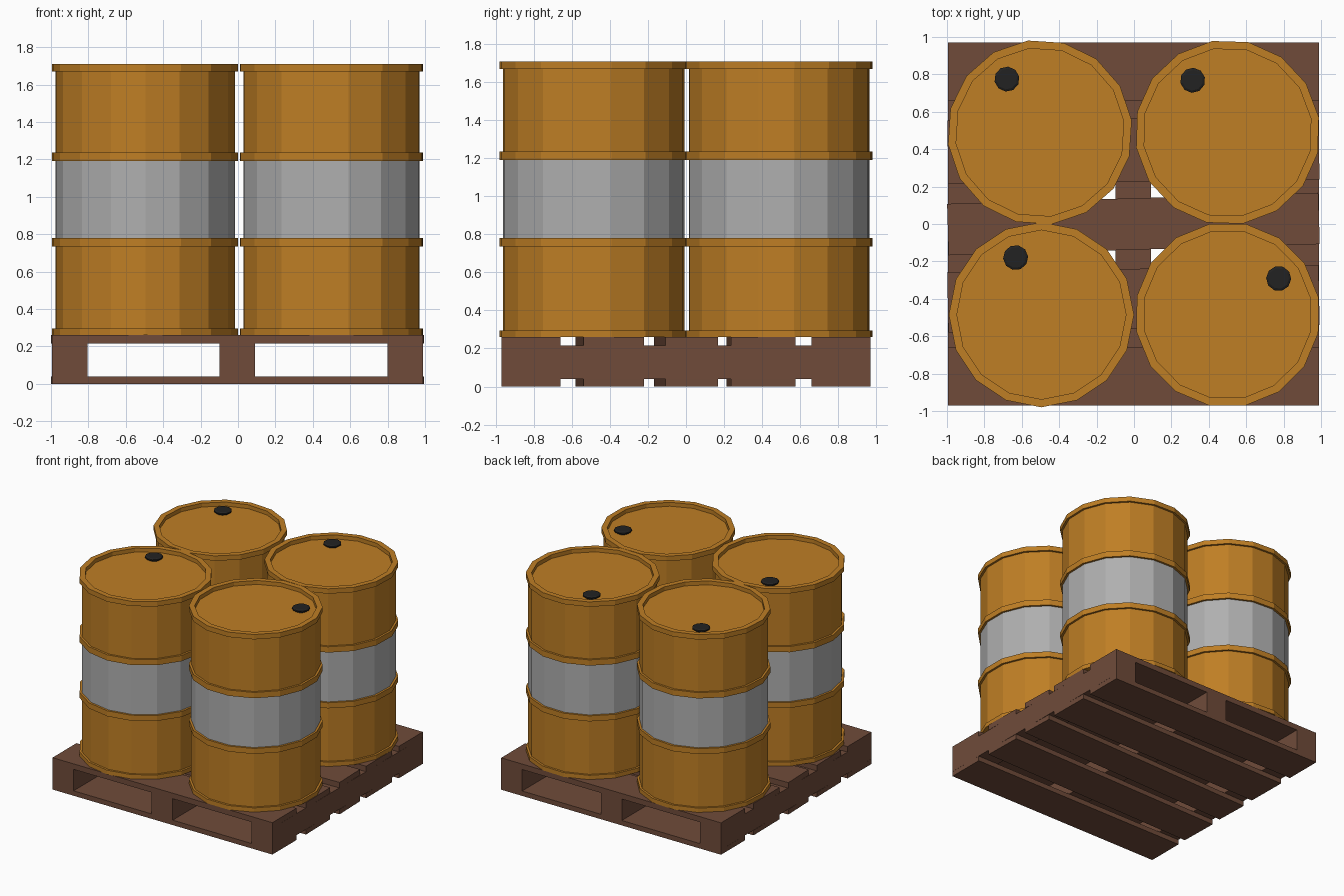
import bpy, bmesh, math
from mathutils import Matrix

cube = bpy.data.objects.get("Cube")
if cube:
    bpy.data.objects.remove(cube, do_unlink=True)


def material(name, rgb):
    m = bpy.data.materials.new(name)
    m.use_nodes = True
    m.diffuse_color = (*rgb, 1)
    m.node_tree.nodes["Principled BSDF"].inputs["Base Color"].default_value = (*rgb, 1)
    return m


ORANGE = material("ochre paint", (0.52, 0.21, 0.018))
GREY = material("grey band", (0.43, 0.43, 0.43))
BROWN = material("brown wood", (0.16, 0.071, 0.042))
BLACK = material("black plastic", (0.016, 0.016, 0.016))


def finish(name, bm, mats):
    bmesh.ops.recalc_face_normals(bm, faces=bm.faces)
    mesh = bpy.data.meshes.new(name)
    bm.to_mesh(mesh)
    bm.free()
    for m in mats:
        mesh.materials.append(m)
    ob = bpy.data.objects.new(name, mesh)
    bpy.context.collection.objects.link(ob)
    return ob


def board(name, x, y, z0, z1, width, depth, angle=0):
    bm = bmesh.new()
    bmesh.ops.create_cube(bm, size=1, matrix=Matrix.Diagonal((width, depth, z1 - z0, 1)))
    ob = finish(name, bm, [BROWN])
    ob.location = (x, y, (z0 + z1) / 2)
    ob.rotation_euler.z = angle
    return ob


def lathe(name, profile, sides, mats):
    """Revolve (radius, height) points into flat facets, capped at both ends."""
    bm = bmesh.new()
    rings = []
    for r, z in profile:
        rings.append([bm.verts.new((r * math.cos(a), r * math.sin(a), z))
                      for a in (math.tau * i / sides for i in range(sides))])
    for low, high in zip(rings, rings[1:]):
        for i in range(sides):
            j = (i + 1) % sides
            bm.faces.new((low[i], low[j], high[j], high[i]))
    bm.faces.new(rings[0][::-1])
    bm.faces.new(rings[-1])
    return finish(name, bm, mats)


# Pallet: three bearers, with slightly crooked boards above and below
for side, x in (("right", -0.9), ("middle", -0.005), ("left", 0.895)):
    board(f"pallet_bearer_{side}", x, 0, 0.04, 0.215, 0.19, 1.94)

BOARDS = ((-0.815, 0.31, 0), (-0.4, 0.32, 0.02), (0, 0.275, 0.03),
          (0.395, 0.34, 0.012), (0.815, 0.31, 0))
for i, (y, depth, angle) in enumerate(BOARDS, 1):
    for layer, z0, z1 in (("bottom", 0, 0.04), ("top", 0.215, 0.26)):
        board(f"pallet_{layer}_board_{i}", -0.003, y, z0, z1, 1.985, depth, angle)

# Drum profile: rims, two hoops and a recessed lid
BODY, HOOP, INNER = 0.478, 0.495, 0.452
DRUM = [(HOOP, 0.26)]
for z0, z1 in ((0.26, 0.295), (0.735, 0.78), (1.19, 1.237)):
    if z0 > 0.3:
        DRUM += [(BODY, z0), (HOOP, z0)]
    DRUM += [(HOOP, z1), (BODY, z1)]
DRUM += [(BODY, 1.67), (HOOP, 1.67), (HOOP, 1.71), (INNER, 1.71), (INNER, 1.678)]

CAP = [(0.05, 1.676), (0.05, 1.686), (0.067, 1.69), (0.067, 1.7), (0.055, 1.706)]

DRUMS = (("front_right", -0.495, -0.485, 112.5), ("front_left", 0.5, -0.485, 33.5),
         ("back_right", -0.503, 0.49, 120), ("back_left", 0.5, 0.49, 122))
for label, x, y, turn in DRUMS:
    drum = lathe(f"drum_{label}", DRUM, 16, [ORANGE, GREY])
    # Grey band between the hoops
    for p in drum.data.polygons:
        if abs(p.normal.z) < 0.5 and 0.8 < p.center.z < 1.17:
            p.material_index = 1
    cap = lathe(f"drum_cap_{label}", CAP, 10, [BLACK])
    spin = math.radians(turn)
    drum.location = (x, y, 0)
    drum.rotation_euler.z = spin
    aim = spin + math.radians(1.8)
    cap.location = (x + 0.335 * math.cos(aim), y + 0.335 * math.sin(aim), 0)
    cap.rotation_euler.z = spin
